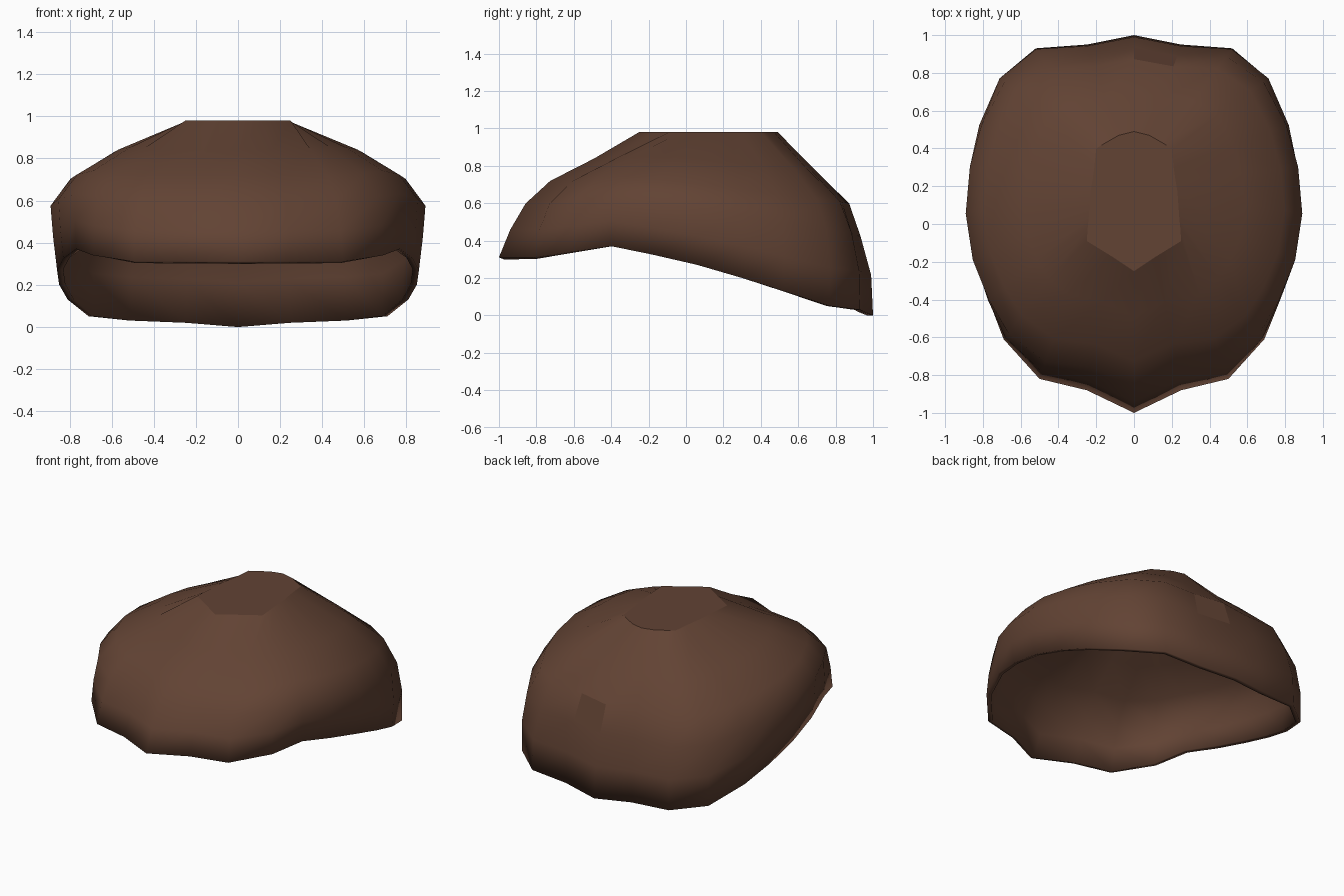
import bpy
import bmesh
from mathutils import Vector

cube = bpy.data.objects.get("Cube")
if cube:
    bpy.data.objects.remove(cube)

brown = bpy.data.materials.new("dark_brown")
brown.use_nodes = True
color = (0.122, 0.056, 0.034, 1)
brown.diffuse_color = color
bsdf = brown.node_tree.nodes["Principled BSDF"]
bsdf.inputs["Base Color"].default_value = color
bsdf.inputs["Roughness"].default_value = 0.9

# Half outlines, running from the front point round the +x side to the back
rim = [(0, -1, .31), (.25, -.88, .31), (.5, -.82, .31), (.69, -.61, .34),
       (.77, -.4, .37), (.83, -.18, .325), (.86, .06, .27), (.85, .3, .2),
       (.81, .52, .13), (.71, .77, .05), (.52, .93, .03), (.25, .95, .02), (0, 1, 0)]
crown = [(0, -.25), (.12, -.17), (.25, -.09), (.245, -.02), (.24, .03),
         (.235, .1), (.23, .17), (.22, .23), (.21, .3), (.2, .4),
         (.15, .43), (.08, .47), (0, .49)]
crown = [(x, y, .98) for x, y in crown]

# Wall profiles: height fraction and outward fraction at front, side and back
height = [0, .22, .43, .61, .79, 1]
front = [1, .92, .81, .635, .32, 0]
side = [1, 1.03, 1.05, .9, .57, 0]
back = [1, .98, .87, .75, .4, 0]


def full_loop(half):
    return half + [(-x, y, z) for x, y, z in half[-2:0:-1]]


rim, crown = full_loop(rim), full_loop(crown)
count = len(rim)
bm = bmesh.new()
rings = []
for k, v in enumerate(height):
    ring = []
    for low, high in zip(rim, crown):
        a, b = Vector(low), Vector(high)
        w = a.x ** 2 / (a.x ** 2 + a.y ** 2)
        end = front[k] if a.y < 0 else back[k]
        p = b.lerp(a, w * side[k] + (1 - w) * end)
        p.z = a.z + (b.z - a.z) * v
        ring.append(bm.verts.new(p))
    rings.append(ring)

# Curved wall, with one flat patch at the back
for k in range(len(rings) - 1):
    for j in range(count):
        n = (j + 1) % count
        face = bm.faces.new((rings[k][j], rings[k][n], rings[k + 1][n], rings[k + 1][j]))
        face.smooth = not (k == 2 and j == count // 2 - 1)

# Flat crown with a crisp border
top = bm.faces.new(rings[-1])
top.smooth = False
for edge in top.edges:
    edge.smooth = False

mesh = bpy.data.meshes.new("cap_shell")
bm.to_mesh(mesh)
bm.free()
mesh.materials.append(brown)
shell = bpy.data.objects.new("cap_shell", mesh)
bpy.context.collection.objects.link(shell)

# Thin wall, grown inwards
wall = shell.modifiers.new("wall_thickness", 'SOLIDIFY')
wall.thickness = 0.03
wall.offset = -1
